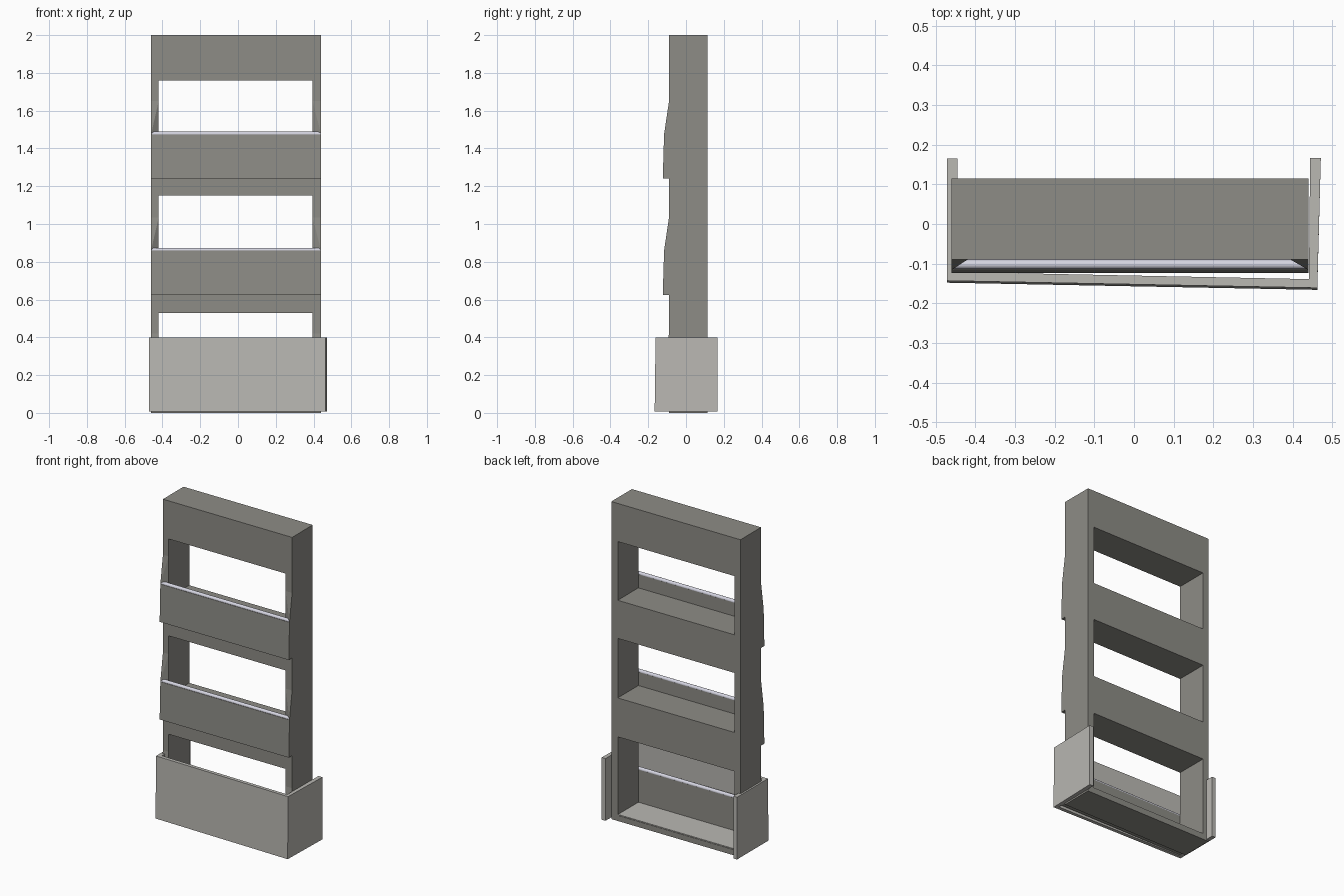
import bpy, bmesh, math
from mathutils import Vector

if "Cube" in bpy.data.objects:
    bpy.data.objects.remove(bpy.data.objects["Cube"])


def material(name, rgb):
    m = bpy.data.materials.new(name)
    m.diffuse_color = (*rgb, 1)
    m.use_nodes = True
    m.node_tree.nodes["Principled BSDF"].inputs["Base Color"].default_value = m.diffuse_color
    return m


FRAME = material("dark grey", (0.27, 0.265, 0.24))
SKIRT = material("light grey", (0.49, 0.48, 0.45))
STRIP = material("pale lavender", (0.66, 0.66, 0.75))

X0, X1 = -0.46, 0.44          # outer frame width
IX0, IX1 = -0.42, 0.395       # inside of the posts
YF, YB = -0.09, 0.115         # frame front and back


def finish(bm, name, mat):
    bmesh.ops.recalc_face_normals(bm, faces=bm.faces[:])
    mesh = bpy.data.meshes.new(name)
    bm.to_mesh(mesh)
    bm.free()
    mesh.materials.append(mat)
    ob = bpy.data.objects.new(name, mesh)
    bpy.context.collection.objects.link(ob)
    return ob


def prism(name, mat, base, top):
    """Solid between two matching outlines of 3D points."""
    bm = bmesh.new()
    a = [bm.verts.new(p) for p in base]
    b = [bm.verts.new(p) for p in top]
    bm.faces.new(a)
    bm.faces.new(b)
    n = len(a)
    for i in range(n):
        j = (i + 1) % n
        bm.faces.new((a[i], a[j], b[j], b[i]))
    return finish(bm, name, mat)


def hull(name, mat, points):
    bm = bmesh.new()
    for p in points:
        bm.verts.new(p)
    bmesh.ops.convex_hull(bm, input=bm.verts[:])
    return finish(bm, name, mat)


# Ladder frame: a grid with three openings, extruded to depth
xs = [X0, IX0, IX1, X1]
zs = [0.0, 0.035, 0.53, 0.775, 1.15, 1.39, 1.76, 2.0]
bm = bmesh.new()
grid = [[bm.verts.new((x, YF, z)) for x in xs] for z in zs]
for r in range(len(zs) - 1):
    for c in range(3):
        if c == 1 and r % 2 == 1:
            continue
        bm.faces.new((grid[r][c], grid[r][c + 1], grid[r + 1][c + 1], grid[r + 1][c]))
ext = bmesh.ops.extrude_face_region(bm, geom=bm.faces[:], use_keep_orig=True)
bmesh.ops.translate(bm, vec=(0, YB - YF, 0),
                    verts=[v for v in ext["geom"] if isinstance(v, bmesh.types.BMVert)])
finish(bm, "ladder_frame", FRAME)

# Light floor plate of the lowest compartment
prism("floor_plate", SKIRT,
      [(IX0, YF, 0.03), (IX1, YF, 0.03), (IX1, YB - 0.003, 0.03), (IX0, YB - 0.003, 0.03)],
      [(IX0, YF, 0.04), (IX1, YF, 0.04), (IX1, YB - 0.003, 0.04), (IX0, YB - 0.003, 0.04)])

# Three bins: sloped front panel, tapered side cheeks, rounded lip
for i, z in enumerate((0.01, 0.625, 1.24)):
    top = z + 0.235
    outline = [(YF, z), (-0.123, z), (-0.116, top), (YF, top)]
    prism(f"bin_panel_{i}", FRAME,
          [(X0, y, h) for y, h in outline], [(X1, y, h) for y, h in outline])
    for side, xo, xi in (("left", X0, IX0), ("right", X1, IX1)):
        hull(f"bin_cheek_{side}_{i}", FRAME,
             [(xo, YF, top), (xo, YF, z + 0.41), (xo, -0.116, top),
              (xi, YF, top), (xi, YF, z + 0.41)])
    bpy.ops.mesh.primitive_cylinder_add(
        vertices=20, radius=0.012, depth=X1 - X0 - 0.004,
        location=((X0 + X1) / 2, -0.102, top + 0.002), rotation=(0, math.pi / 2, 0))
    lip = bpy.context.object
    lip.name = f"bin_lip_{i}"
    lip.data.materials.append(STRIP)
    bpy.ops.object.shade_smooth_by_angle(angle=math.radians(40))

# Base skirt: slightly skewed U around the foot, open at the back
plan = [(-0.471, 0.165), (-0.471, -0.143), (0.462, -0.161), (0.471, 0.167),
        (0.444, 0.167), (0.441, -0.139), (-0.445, -0.121), (-0.445, 0.165)]
prism("base_skirt", SKIRT,
      [(x, y - (0.005 if y < 0 else 0), 0.008) for x, y in plan],
      [(x, y, 0.4) for x, y in plan])
